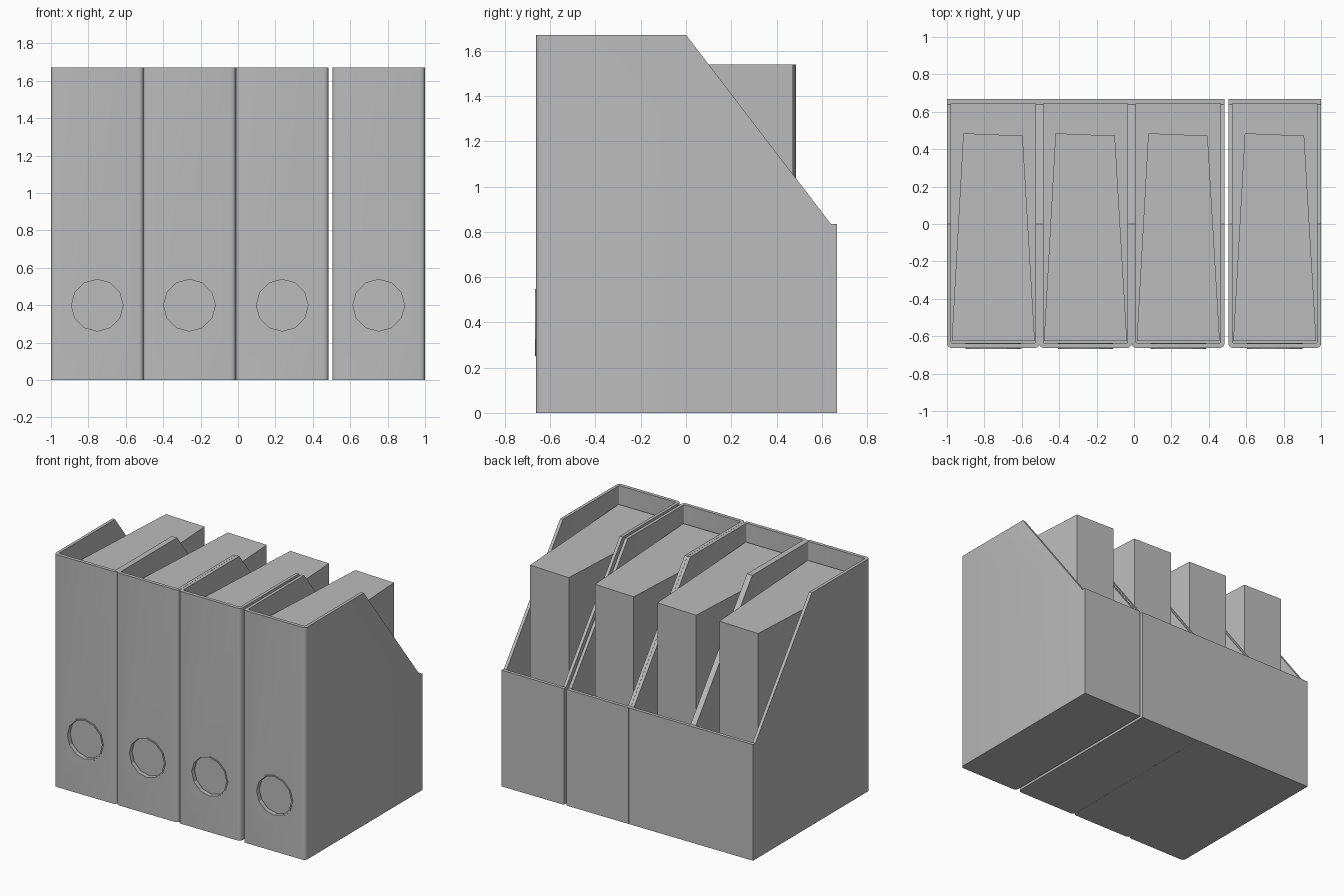
import bpy, bmesh, math
from mathutils import Matrix

cube = bpy.data.objects.get("Cube")
if cube:
    bpy.data.objects.remove(cube, do_unlink=True)

WIDTH, HEIGHT, WALL = 0.495, 1.67, 0.022
FRONT, BACK = -0.663, 0.667
HOLE_Z = 0.4

grey = bpy.data.materials.new("plain grey")
grey.use_nodes = True
grey.diffuse_color = (0.5, 0.5, 0.5, 1)
grey.node_tree.nodes["Principled BSDF"].inputs["Base Color"].default_value = (0.5, 0.5, 0.5, 1)


def make_object(name, bm):
    bmesh.ops.recalc_face_normals(bm, faces=bm.faces)
    mesh = bpy.data.meshes.new(name)
    bm.to_mesh(mesh)
    bm.free()
    obj = bpy.data.objects.new(name, mesh)
    bpy.context.collection.objects.link(obj)
    mesh.materials.append(grey)
    return obj


def prism(name, outline, offset):
    """Extrude a closed outline of 3D points along an offset."""
    bm = bmesh.new()
    face = bm.faces.new([bm.verts.new(p) for p in outline])
    new = bmesh.ops.extrude_face_region(bm, geom=[face])["geom"]
    bmesh.ops.translate(bm, vec=offset, verts=[g for g in new if isinstance(g, bmesh.types.BMVert)])
    return make_object(name, bm)


def plan(half, front, back, radius, z):
    """Rectangle in plan with its two front corners rounded."""
    points = [(half, back, z), (-half, back, z)]
    for side, start in ((-1, 180), (1, 270)):
        for i in range(5):
            a = math.radians(start + i * 22.5)
            points.append((side * (half - radius) + radius * math.cos(a),
                           front + radius + radius * math.sin(a), z))
    return points


def circle(radius, y):
    return [(radius * math.cos(i * math.pi / 6), y, HOLE_Z + radius * math.sin(i * math.pi / 6))
            for i in range(12)]


def cut(obj, cutters):
    """Subtract the cutters, bake the result and delete them."""
    for cutter in cutters:
        mod = obj.modifiers.new("cut", "BOOLEAN")
        mod.operation, mod.solver, mod.object = "DIFFERENCE", "EXACT", cutter
    bpy.context.view_layer.update()
    graph = bpy.context.evaluated_depsgraph_get()
    obj.data = bpy.data.meshes.new_from_object(obj.evaluated_get(graph))
    obj.modifiers.clear()
    for cutter in cutters:
        bpy.data.objects.remove(cutter, do_unlink=True)


# Open-topped case with a sloped rear cutaway and a finger hole
case = prism("file_case", plan(WIDTH / 2, FRONT, BACK, 0.025, 0), (0, 0, HEIGHT))
cavity = prism("cavity", plan(WIDTH / 2 - WALL, FRONT + 0.025, BACK - 0.024, 0.008, WALL), (0, 0, 2))
slope = [(-1, 0, HEIGHT), (-1, 0.64, 0.835), (-1, 0.8, 0.835), (-1, 0.8, 2), (-1, 0, 2)]
cutaway = prism("cutaway", slope, (2, 0, 0))
hole = prism("hole", circle(0.142, FRONT - 0.1), (0, 0.2, 0))
cut(case, [cavity, cutaway, hole])

# Thin rim lining the finger hole
rim = prism("finger_hole_rim", circle(0.148, BACK * -1), (0, 0.032, 0))
cut(rim, [prism("rim_bore", circle(0.138, -0.8), (0, 0.3, 0))])

# Tapered block of papers inside the case
papers = prism("papers", [(-0.222, -0.626, 0.024), (0.222, -0.626, 0.024),
                          (0.157, 0.472, 0.024), (-0.16, 0.485, 0.024)], (0, 0, 1.516))

# Smooth only the rounded front corners
bpy.ops.object.select_all(action="DESELECT")
case.select_set(True)
bpy.context.view_layer.objects.active = case
bpy.ops.object.shade_smooth_by_angle(angle=math.radians(30))

# Repeat the set along the row, leaving a wider gap before the last one
for number, left in enumerate((-1, -0.507, -0.011, 0.505), 1):
    for part in (case, rim, papers):
        obj = part if number == 4 else part.copy()
        obj.name = f"{part.name.split('.')[0]}_{number}"
        if number != 4:
            bpy.context.collection.objects.link(obj)
        obj.location.x = left + WIDTH / 2
